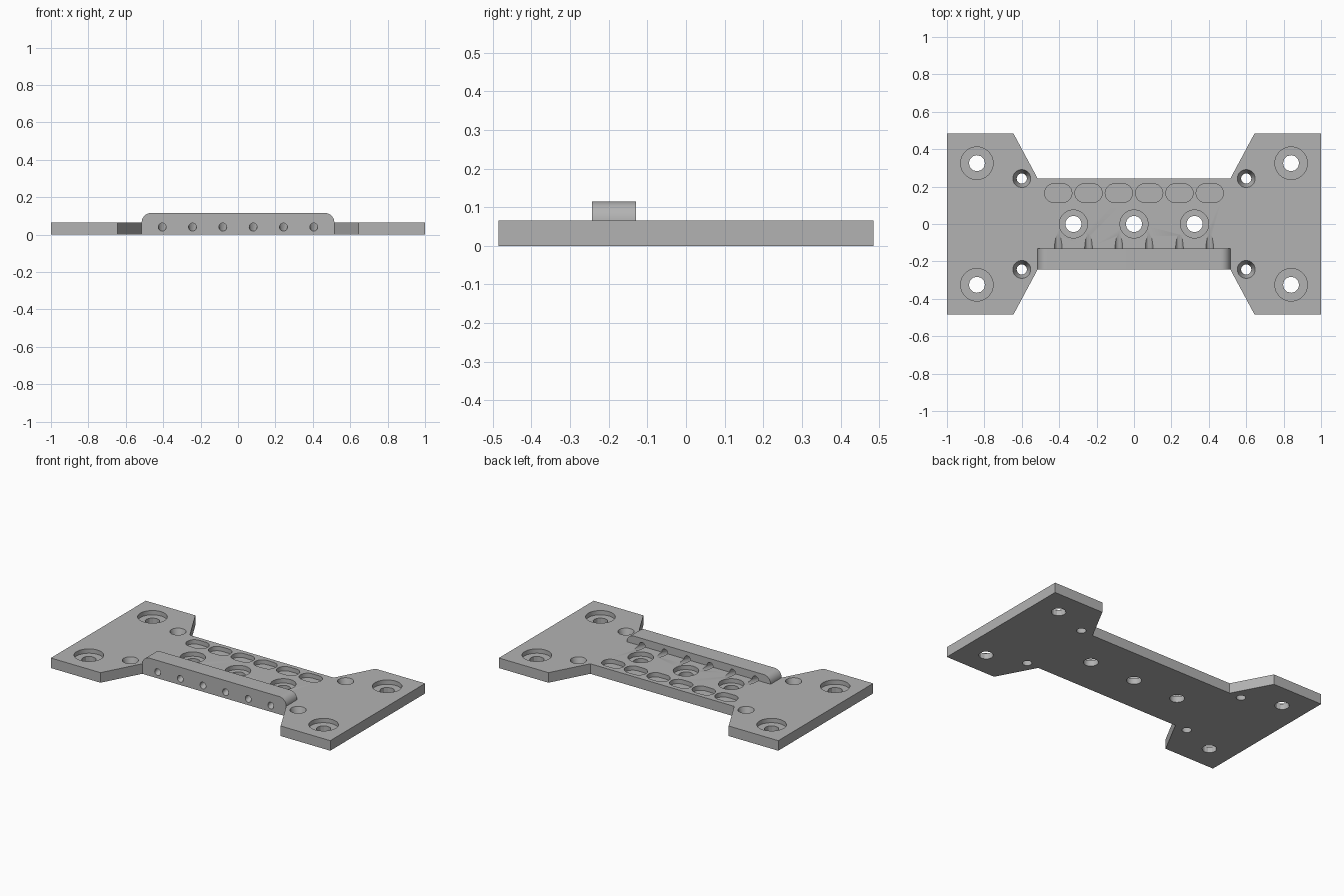
import bpy, bmesh, math
from mathutils import Matrix, Vector

cube = bpy.data.objects.get("Cube")
if cube:
    bpy.data.objects.remove(cube, do_unlink=True)

T = 0.065            # plate thickness
FLOOR = 0.037        # bottom of the recesses
HALF = 0.243         # half depth of the narrow waist
WAIST = 0.515        # half length of the narrow waist
PITCH = 0.162

grey = bpy.data.materials.new("plain grey")
grey.use_nodes = True
colour = (0.45, 0.45, 0.45, 1)
grey.diffuse_color = colour
grey.node_tree.nodes["Principled BSDF"].inputs["Base Color"].default_value = colour


def make_object(name, bm):
    bmesh.ops.recalc_face_normals(bm, faces=bm.faces)
    mesh = bpy.data.meshes.new(name)
    bm.to_mesh(mesh)
    bm.free()
    mesh.materials.append(grey)
    obj = bpy.data.objects.new(name, mesh)
    bpy.context.collection.objects.link(obj)
    return obj


def prism(bm, points, offset):
    face = bm.faces.new([bm.verts.new(p) for p in points])
    result = bmesh.ops.extrude_face_region(bm, geom=[face])
    verts = [v for v in result["geom"] if isinstance(v, bmesh.types.BMVert)]
    bmesh.ops.translate(bm, verts=verts, vec=offset)


def cone(bm, x, y, z0, z1, r0, r1, sides):
    place = Matrix.Translation((x, y, (z0 + z1) / 2))
    bmesh.ops.create_cone(bm, cap_ends=True, segments=sides, radius1=r0,
                          radius2=r1, depth=z1 - z0, matrix=place)


def combine(target, other, operation):
    mod = target.modifiers.new(operation.lower(), "BOOLEAN")
    mod.operation, mod.solver, mod.object = operation, "EXACT", other
    bpy.context.view_layer.objects.active = target
    bpy.ops.object.modifier_apply(modifier=mod.name)
    bpy.data.objects.remove(other, do_unlink=True)


# Plate with flared ends
bm = bmesh.new()
corner = [(1, 0.485), (0.645, 0.485), (WAIST, HALF)]
outline = corner + [(-x, y) for x, y in reversed(corner)]
outline += [(-x, -y) for x, y in outline]
prism(bm, [(x, y, 0) for x, y in outline], (0, 0, T))
plate = make_object("mounting_plate", bm)

# Raised bar with rounded ends
bm = bmesh.new()
r = 0.05
arc = [(WAIST - r + r * math.cos(a), T + r * math.sin(a))
       for a in (math.pi / 2 * i / 10 for i in range(11))]
side = [(WAIST, T - 0.03)] + arc
profile = side + [(-x, z) for x, z in reversed(side)]
prism(bm, [(x, -HALF, z) for x, z in profile], (0, 0.113, 0))
combine(plate, make_object("bar", bm), "UNION")

corners = [(sx, sy) for sx in (-1, 1) for sy in (-1, 1)]
row = [(i - 2.5) * PITCH for i in range(6)]

# Recesses: counterbores, slots and sloping wire holes
bm = bmesh.new()
for sx, sy in corners:
    cone(bm, sx * 0.84, sy * 0.325, FLOOR, T + 0.01, 0.087, 0.087, 40)
for i in (-1, 0, 1):
    cone(bm, i * 2 * PITCH, 0, FLOOR, T + 0.01, 0.075, 0.075, 40)
for x in row:
    slot = []
    for i in range(26):
        a = -math.pi / 2 + math.pi * (i if i < 13 else i - 1) / 12
        shift = 0.023 if i < 13 else -0.023
        slot.append((x + shift + 0.05 * math.cos(a), 0.165 + 0.05 * math.sin(a), FLOOR))
    prism(bm, slot, (0, 0, T))
    start, end = Vector((x, -0.283, 0.03)), Vector((x, -0.062, 0.085))
    axis = end - start
    place = Matrix.Translation((start + end) / 2) @ axis.to_track_quat("Z", "Y").to_matrix().to_4x4()
    bmesh.ops.create_cone(bm, cap_ends=True, segments=24, radius1=0.021,
                          radius2=0.021, depth=axis.length, matrix=place)
combine(plate, make_object("recess_cutter", bm), "DIFFERENCE")

# Through holes, the four near the waist tapered
bm = bmesh.new()
for sx, sy in corners:
    cone(bm, sx * 0.84, sy * 0.325, -0.02, T + 0.02, 0.043, 0.043, 12)
    cone(bm, sx * 0.6, sy * HALF, -0.01, T + 0.01, 0.024, 0.051, 32)
for i in (-1, 0, 1):
    cone(bm, i * 2 * PITCH, 0, -0.02, T + 0.02, 0.043, 0.043, 32)
combine(plate, make_object("hole_cutter", bm), "DIFFERENCE")

bpy.ops.object.select_all(action="DESELECT")
plate.select_set(True)
bpy.context.view_layer.objects.active = plate
bpy.ops.object.shade_smooth_by_angle(angle=math.radians(25))
